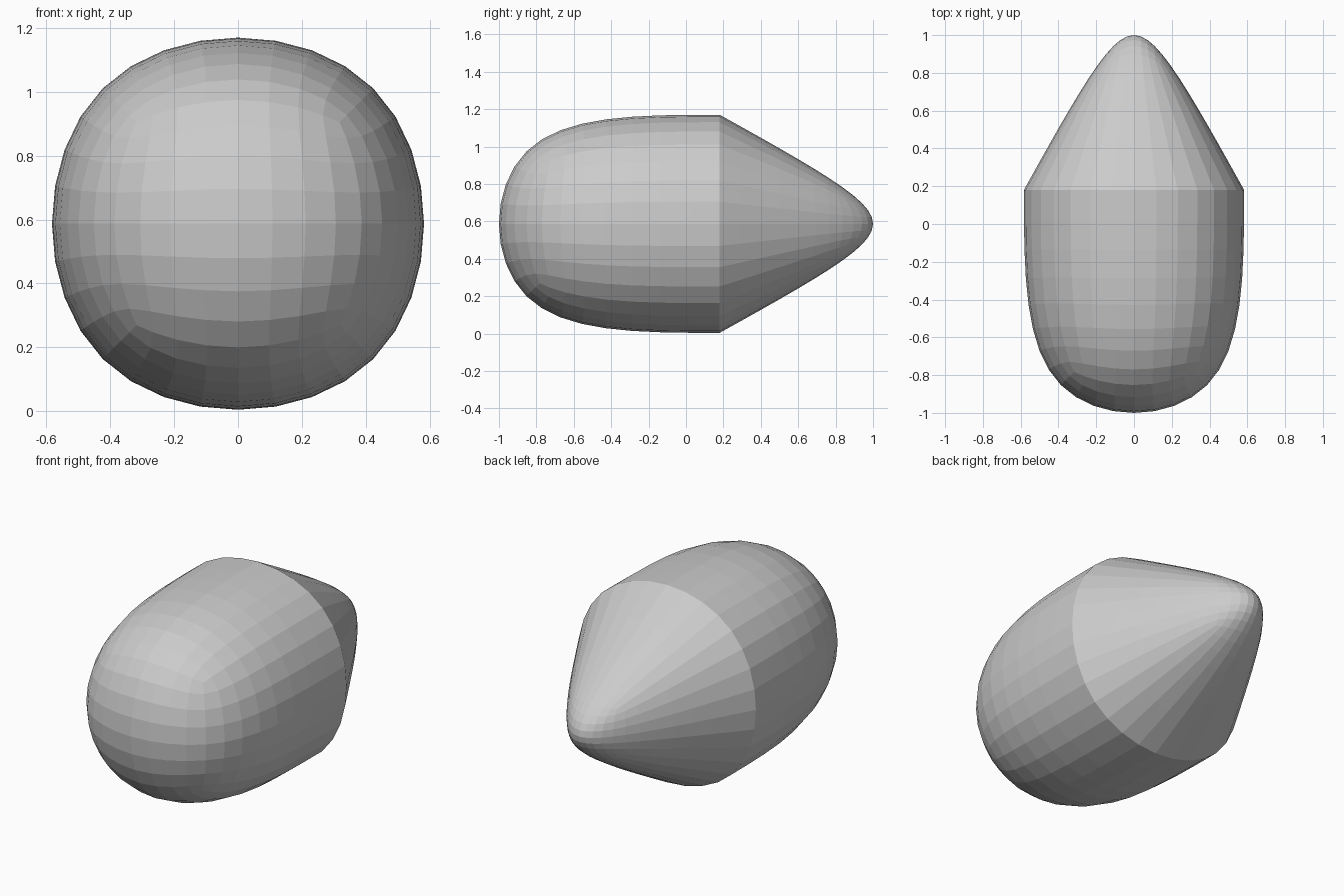
import bpy, bmesh

if "Cube" in bpy.data.objects:
    bpy.data.objects.remove(bpy.data.objects["Cube"])

HALF = 0.636      # half width of the square control cage
MID_Z = 0.587     # height of the long axis
JOIN_Y = 0.18     # where body and nose meet


def rounded_shell(name, end_y, end_scale):
    """Open box cage from the join ring to a closed end, smoothed by subdivision."""
    bm = bmesh.new()
    corners = [(-1, -1), (1, -1), (1, 1), (-1, 1)]
    ring = [bm.verts.new((x * HALF, JOIN_Y, MID_Z + z * HALF)) for x, z in corners]
    end = [bm.verts.new((x * HALF * end_scale, end_y, MID_Z + z * HALF * end_scale))
           for x, z in corners]
    for i in range(4):
        j = (i + 1) % 4
        bm.faces.new((ring[i], ring[j], end[j], end[i]))
    bm.faces.new(end)
    bmesh.ops.recalc_face_normals(bm, faces=bm.faces[:])
    # open shell: make sure the end cap points away from the join
    bm.normal_update()
    cap = max(bm.faces, key=lambda f: abs(f.calc_center_median().y - JOIN_Y))
    if cap.normal.y * (end_y - JOIN_Y) < 0:
        bmesh.ops.reverse_faces(bm, faces=bm.faces[:])
    mesh = bpy.data.meshes.new(name)
    bm.to_mesh(mesh)
    bm.free()
    obj = bpy.data.objects.new(name, mesh)
    bpy.context.collection.objects.link(obj)
    sub = obj.modifiers.new("Subdivision", 'SUBSURF')
    sub.levels = sub.render_levels = 3
    return obj


# Blunt rounded body towards the front
rounded_shell("body", -1.103, 1.0)

# Tapered nose towards the back
rounded_shell("nose_cone", 1.0715, 0.15)
